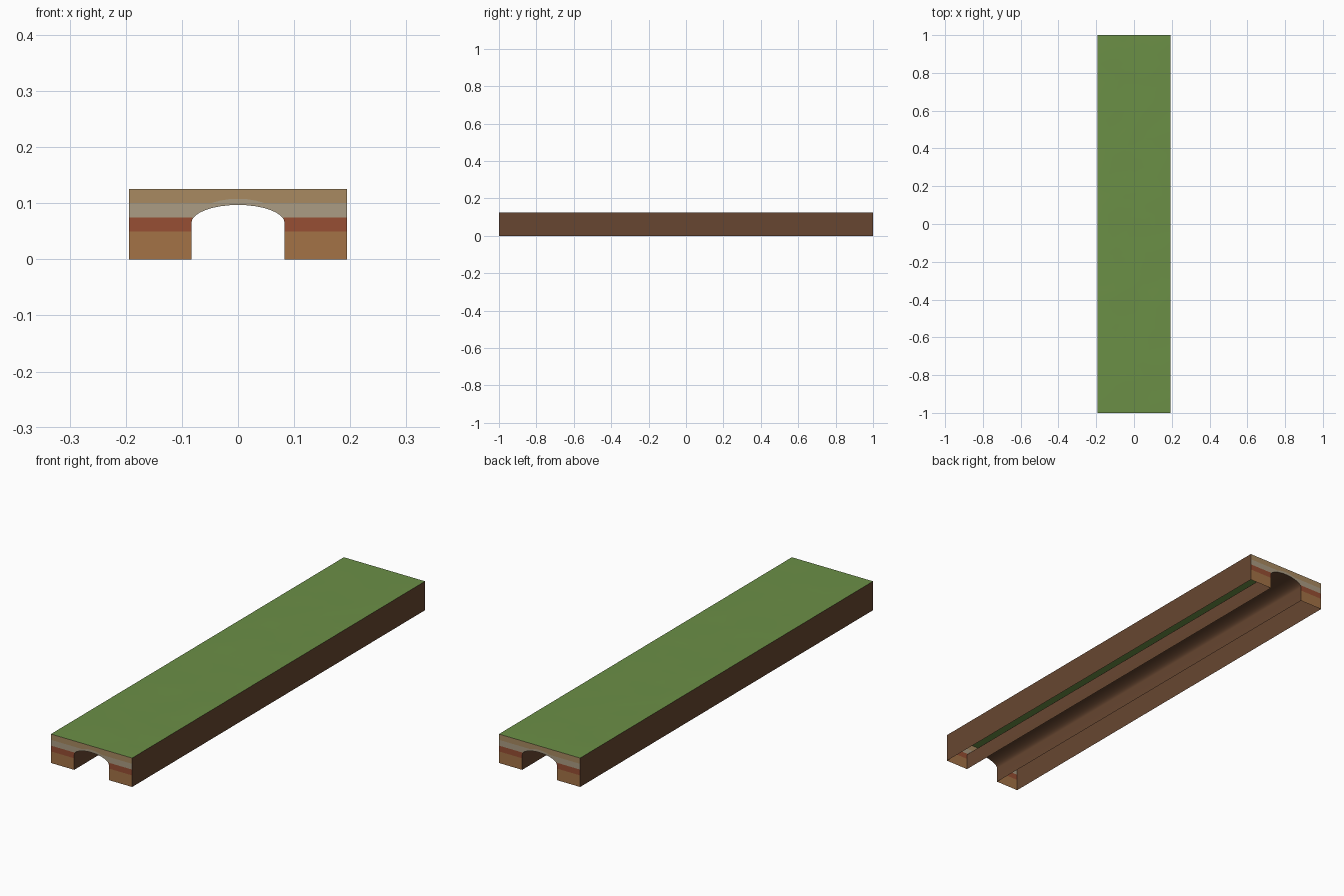
import bpy, bmesh, math, random

if "Cube" in bpy.data.objects:
    bpy.data.objects.remove(bpy.data.objects["Cube"])

random.seed(4)
HW, HL, TOP = 0.194, 1.0, 0.125      # half width, half length, height
TW, SPRING = 0.083, 0.065            # tunnel half width, arch spring height
INNER, OUTER = 0.032, 0.043          # arch rises of tunnel and stone trim
SEG = 16


def mat(name, r, g, b):
    m = bpy.data.materials.new(name)
    m.diffuse_color = (*[(c / 255) ** 2.2 for c in (r, g, b)], 1)
    m.use_nodes = True
    m.node_tree.nodes["Principled BSDF"].inputs["Base Color"].default_value = m.diffuse_color
    return m


GRASS = mat("grass", 107, 142, 72)
EARTH = mat("dark_earth", 103, 72, 52)
CLAY = mat("clay", 162, 114, 72)
RED = mat("red_soil", 150, 80, 55)
STONE = mat("pale_stone", 170, 155, 130)
SAND = mat("sand", 167, 137, 97)


def finish(name, bm, mats):
    me = bpy.data.meshes.new(name)
    bm.to_mesh(me)
    bm.free()
    for m in mats:
        me.materials.append(m)
    ob = bpy.data.objects.new(name, me)
    bpy.context.collection.objects.link(ob)
    return ob


def arch(rise):
    return [(-TW * math.cos(math.pi * i / SEG), SPRING + rise * math.sin(math.pi * i / SEG))
            for i in range(SEG + 1)]


def panel(bm, pts):
    return bm.faces.new([bm.verts.new(p) for p in pts])


def sheet(name, profile, material):
    # profile in xz, swept along the whole length
    bm = bmesh.new()
    for (x0, z0), (x1, z1) in zip(profile, profile[1:]):
        panel(bm, [(x0, -HL, z0), (x0, HL, z0), (x1, HL, z1), (x1, -HL, z1)])
    bmesh.ops.remove_doubles(bm, verts=bm.verts[:], dist=1e-5)
    return finish(name, bm, [material])


def end_wall(name, s):
    # layered soil face with an arched opening
    y = s * HL
    bm = bmesh.new()
    for k in (-1, 1):
        panel(bm, [(k * TW, y, 0), (k * HW, y, 0), (k * HW, y, TOP), (k * TW, y, TOP)])
    out, inn = arch(OUTER), arch(INNER)
    for (x0, z0), (x1, z1) in zip(out, out[1:]):
        panel(bm, [(x0, y, z0), (x1, y, z1), (x1, y, TOP), (x0, y, TOP)])
    for h in (0.05, 0.075, 0.1):
        bmesh.ops.bisect_plane(bm, geom=bm.verts[:] + bm.edges[:] + bm.faces[:],
                               plane_co=(0, 0, h), plane_no=(0, 0, 1))
    for f in bm.faces:
        z = f.calc_center_median().z
        f.material_index = sum(z > h for h in (0.05, 0.075, 0.1))
    # stone trim around the arch
    for i in range(SEG):
        q = [out[i], out[i + 1], inn[i + 1], inn[i]]
        panel(bm, [(x, y, z) for x, z in q]).material_index = 2
    bmesh.ops.remove_doubles(bm, verts=bm.verts[:], dist=1e-5)
    bmesh.ops.recalc_face_normals(bm, faces=bm.faces[:])
    bm.normal_update()
    bm.faces.ensure_lookup_table()
    if bm.faces[0].normal.y * s < 0:
        bmesh.ops.reverse_faces(bm, faces=bm.faces[:])
    return finish(name, bm, [CLAY, RED, STONE, SAND])


# End walls
end_wall("front_end_wall", -1)
end_wall("back_end_wall", 1)

# Outer side walls, open underneath
sheet("left_side_wall", [(-HW, TOP), (-HW, 0)], EARTH)
sheet("right_side_wall", [(HW, 0), (HW, TOP)], EARTH)

# Tunnel lining
tunnel = sheet("tunnel_lining", [(-TW, 0)] + arch(INNER) + [(TW, 0)], EARTH)
for p in tunnel.data.polygons:
    p.use_smooth = True

# Slightly uneven grass top
bm = bmesh.new()
bmesh.ops.create_grid(bm, x_segments=8, y_segments=40, size=1)
for v in bm.verts:
    edge = abs(v.co.x) > 0.99 or abs(v.co.y) > 0.99
    v.co = (v.co.x * HW, v.co.y * HL, TOP + (0 if edge else random.uniform(0, 0.0008)))
grass = finish("grass_top", bm, [GRASS])
for p in grass.data.polygons:
    p.use_smooth = True
